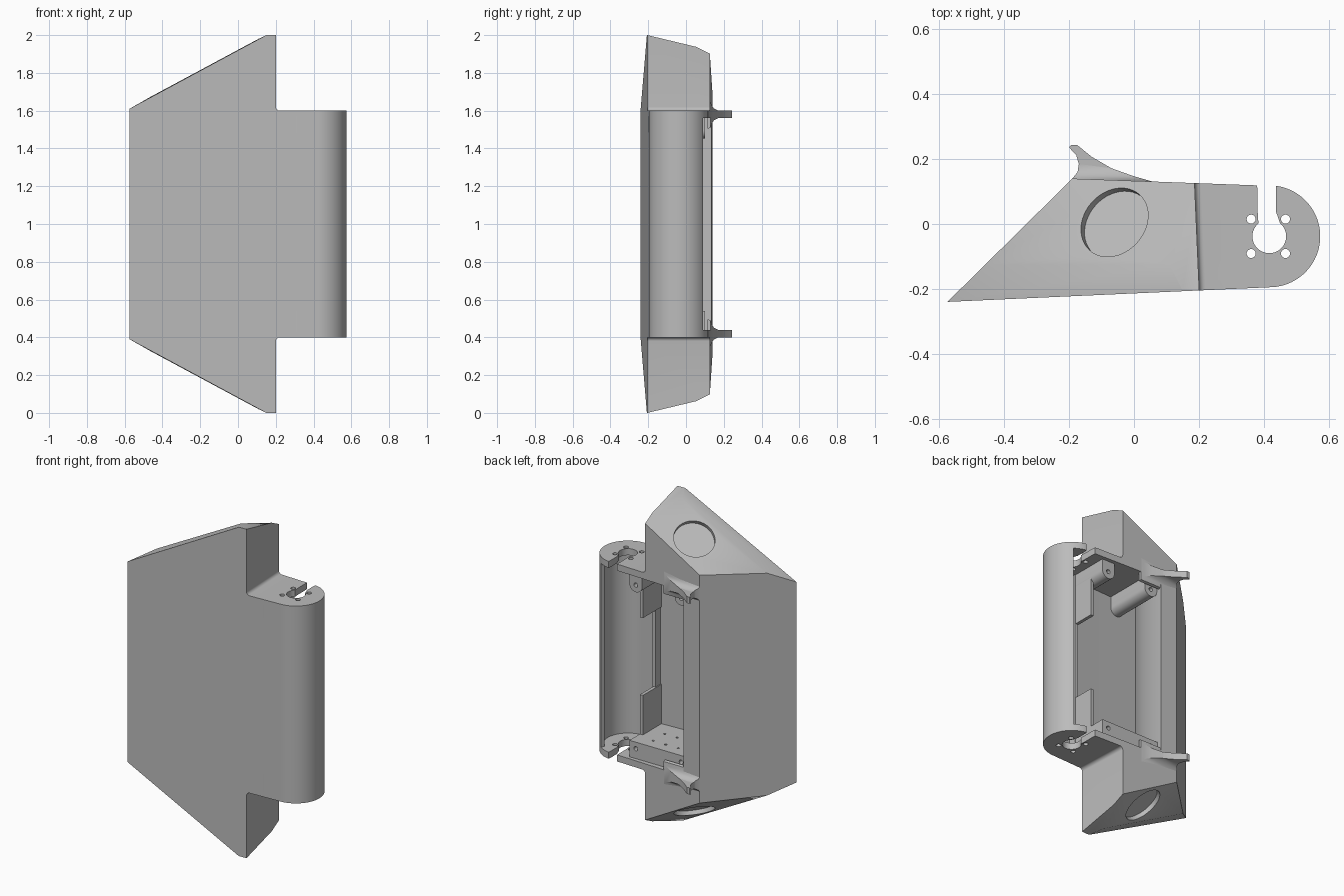
import bpy, bmesh
from math import sin, cos, radians
from mathutils import Vector, Matrix

if "Cube" in bpy.data.objects:
    bpy.data.objects.remove(bpy.data.objects["Cube"])

grey = bpy.data.materials.new("plain_grey")
grey.use_nodes = True
grey.diffuse_color = (0.5, 0.5, 0.5, 1)
grey.node_tree.nodes["Principled BSDF"].inputs["Base Color"].default_value = (0.5, 0.5, 0.5, 1)


def finish(name, bm):
    bmesh.ops.recalc_face_normals(bm, faces=bm.faces)
    mesh = bpy.data.meshes.new(name)
    bm.to_mesh(mesh)
    bm.free()
    mesh.materials.append(grey)
    obj = bpy.data.objects.new(name, mesh)
    bpy.context.collection.objects.link(obj)
    return obj


def prism(name, pts, lo, hi, axis="z"):
    """Extrude a flat outline from lo to hi along an axis."""
    place = {"z": lambda a, b, c: (a, b, c),
             "y": lambda a, b, c: (a, c, b),
             "x": lambda a, b, c: (c, a, b)}[axis]
    bm = bmesh.new()
    face = bm.faces.new([bm.verts.new(place(a, b, lo)) for a, b in pts])
    new = bmesh.ops.extrude_face_region(bm, geom=[face])["geom"]
    shift = Vector(place(0, 0, hi - lo))
    bmesh.ops.translate(bm, vec=shift, verts=[g for g in new if isinstance(g, bmesh.types.BMVert)])
    return finish(name, bm)


def box(name, x0, x1, y0, y1, z0, z1):
    return prism(name, [(x0, y0), (x1, y0), (x1, y1), (x0, y1)], z0, z1)


def arc(cx, cy, r, a0, a1, n):
    angles = [radians(a0 + (a1 - a0) * i / n) for i in range(n + 1)]
    return [(cx + r * cos(a), cy + r * sin(a)) for a in angles]


def disc(cx, cy, r, n=32):
    return arc(cx, cy, r, 0, 360, n)[:-1]


def combine(obj, tool, operation="DIFFERENCE"):
    mod = obj.modifiers.new("shape", "BOOLEAN")
    mod.operation, mod.object, mod.solver = operation, tool, "EXACT"
    bpy.context.view_layer.objects.active = obj
    bpy.ops.object.modifier_apply(modifier=mod.name)
    bpy.data.objects.remove(tool)


def smooth(obj):
    bpy.ops.object.select_all(action="DESELECT")
    obj.select_set(True)
    bpy.context.view_layer.objects.active = obj
    bpy.ops.object.shade_smooth_by_angle(angle=radians(30))


# Main housing: wedge outline with a round motor end, trimmed by sloping planes
CX, CY = 0.417, -0.038
outline = [(-0.575, -0.24)] + arc(CX, CY, 0.157, -90, 80, 40) + [(-0.19, 0.14)]
housing = prism("housing", outline, 0, 2)
slope_normal = Vector((-0.537, 0.48, 1))
slopes = [((0.15, -0.205, 2), Vector((-0.537, -0.03, 1))),
          ((0.11, -0.125, 1.981), slope_normal),
          ((0.15, -0.205, 2), Vector((0, 0.24, 1)))]
bm = bmesh.new()
bm.from_mesh(housing.data)
for side in (1, -1):
    for point, normal in slopes:
        co = Vector((point[0], point[1], 1 + side * (point[2] - 1)))
        no = Vector((normal.x, normal.y, side * normal.z))
        bmesh.ops.bisect_plane(bm, geom=bm.verts[:] + bm.edges[:] + bm.faces[:],
                               plane_co=co, plane_no=no, clear_outer=True)
        bmesh.ops.holes_fill(bm, edges=[e for e in bm.edges if e.is_boundary], sides=0)
bmesh.ops.recalc_face_normals(bm, faces=bm.faces)
bm.to_mesh(housing.data)
bm.free()

for side in (1, -1):
    # Step down to the motor end, with a small fillet
    step = [(0, 0.6), (0, 1.2), (0.6, 1.2), (0.6, 0.6)]
    step = arc(0.02, 0.62, 0.02, 180, 270, 6) + [(0.6, 0.6), (0.6, 1.2), (0, 1.2)]
    cutter = prism("step_cutter", [(x, 1 + side * z) for x, z in step], -0.6, 0.6, "y")
    cutter.data.transform(Matrix.Translation((0.192, 0, 0)) @ Matrix.Rotation(radians(2.5), 4, "Z"))
    combine(housing, cutter)
    # Shallow round recess in the sloping face
    cutter = prism("recess_cutter", disc(0, 0, 0.115, 48), -0.025, 0.1)
    direction = Vector((slope_normal.x, slope_normal.y, side * slope_normal.z))
    turn = direction.to_track_quat("Z", "Y").to_matrix().to_4x4()
    cutter.data.transform(Matrix.Translation((-0.06, 0.005, 1 + side * 0.827)) @ turn)
    combine(housing, cutter)

# Open bay and round motor cavity
bay = [(-0.08, 0.3), (-0.08, 0.13), (-0.092, 0.03), (-0.112, -0.06), (-0.14, -0.13), (-0.18, -0.2)]
bay += arc(CX, CY, 0.135, -88, 52, 32) + [(0.51, 0.09), (0.51, 0.3)]
combine(housing, prism("bay_cutter", bay, 0.44, 1.56))

# Keyhole slot and screw holes through the end plates
slot = arc(CX, CY, 0.052, 130, 410, 36)
slot += [(0.437, 0.04), (0.437, 0.1), (0.445, 0.2), (0.372, 0.2), (0.381, 0.1), (0.381, 0.04)]
combine(housing, prism("slot_cutter", slot, 0.3, 1.7))
for dx in (-1, 1):
    for dy in (-1, 1):
        hole = disc(CX - 0.003 + dx * 0.053, CY + dy * 0.053, 0.014, 16)
        combine(housing, prism("screw_cutter", hole, 0.3, 1.7))
smooth(housing)

# Rear fins, blended into the back face
fin_plan = [(-0.19, 0.115), (-0.19, 0.14), (-0.174, 0.16), (-0.17, 0.185), (-0.178, 0.212),
            (-0.2, 0.236), (-0.194, 0.244), (-0.176, 0.244), (-0.13, 0.207), (-0.07, 0.172),
            (0, 0.147), (0.06, 0.13), (0.06, 0.115)]
half = [(0.115, 0.075), (0.13, 0.07), (0.135, 0.05), (0.147, 0.032), (0.17, 0.02), (0.26, 0.02)]
for side, label in ((1, "upper"), (-1, "lower")):
    mid = 1 + side * 0.58
    section = [(y, mid + z) for y, z in half] + [(y, mid - z) for y, z in reversed(half)]
    fin = prism(label + "_fin", fin_plan, mid - 0.1, mid + 0.1)
    combine(fin, prism("fin_section", section, -0.3, 0.2, "x"), "INTERSECT")
    smooth(fin)

# Screw bosses hanging from the bay ceiling
BOSSES = (("left_boss", 0.268), ("right_boss", -0.037))
for name, x in BOSSES:
    shape = arc(x, 1.495, 0.043, 180, 360, 16) + [(x + 0.043, 1.57), (x - 0.043, 1.57)]
    boss = prism(name, shape, -0.2, 0.1, "y")
    combine(boss, prism("hole_cutter", disc(x, 1.495, 0.013, 16), 0.04, 0.2, "y"))
    smooth(boss)

# Mounting block on the bay floor
block = box("floor_block", -0.085, 0.31, -0.2, 0.1, 0.43, 0.54)
for name, x in BOSSES:
    combine(block, prism("hole_cutter", disc(x, 0.5, 0.013, 16), 0.04, 0.2, "y"))
for x in (0.03, 0.115, 0.2):
    for y in (-0.08, 0.03):
        combine(block, prism("pin_cutter", disc(x, y, 0.007, 12), 0.5, 0.6))
smooth(block)

# Divider between bay and motor cavity, taller near both ends
box("divider", 0.295, 0.315, -0.195, -0.13, 0.43, 1.57)
box("upper_divider_tab", 0.29, 0.31, -0.195, 0, 1.25, 1.57)
box("lower_divider_tab", 0.29, 0.31, -0.195, 0, 0.43, 0.78)
